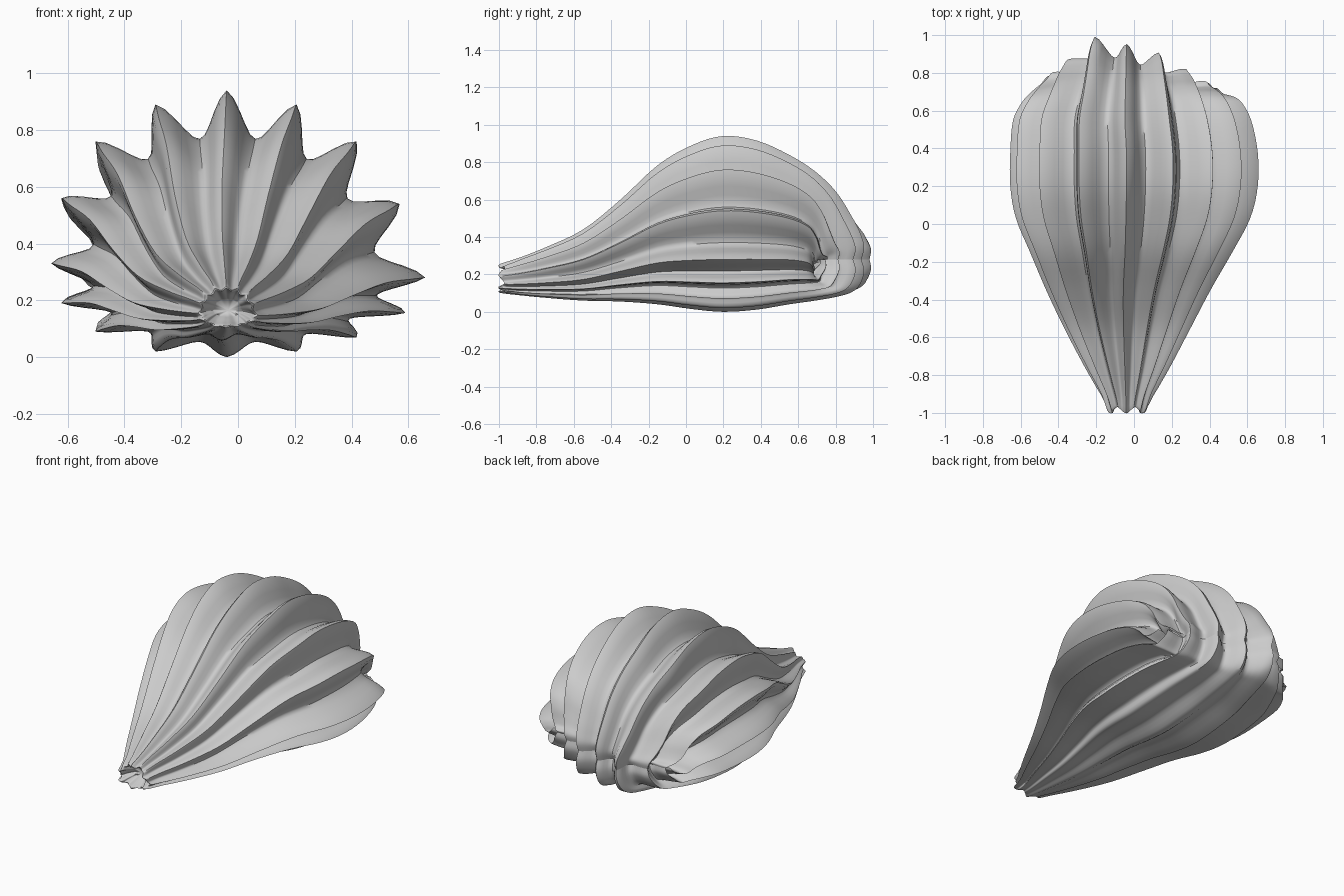
import bpy, bmesh, math
from mathutils import Vector

if "Cube" in bpy.data.objects:
    bpy.data.objects.remove(bpy.data.objects["Cube"])

# Rib tips of the widest section (x, z), clockwise from the top
TIPS = [(-.04, .94), (.205, .89), (.415, .76), (.565, .54), (.655, .28), (.585, .155),
        (.415, .07), (.205, .02), (-.04, 0), (-.29, .02), (-.50, .09), (-.62, .19),
        (-.655, .33), (-.62, .56), (-.50, .76), (-.29, .89)]
# Stations: y, bottom z, top z, half width, centre x, valley depth, rear bulge
ST = [(-.91, .145, .205, .05, -.035, .02, 0),
      (-.95, .125, .23, .078, -.035, .04, 0),
      (-.985, .105, .25, .105, -.035, .09, 0),
      (-.90, .09, .285, .145, -.035, .15, 0),
      (-.75, .075, .345, .23, -.035, .18, 0),
      (-.55, .06, .44, .335, -.035, .20, 0),
      (-.35, .055, .60, .435, -.03, .21, 0),
      (-.15, .04, .785, .535, -.015, .21, 0),
      (.03, .015, .89, .62, -.005, .21, 0),
      (.20, 0, .94, .655, 0, .21, 0),
      (.38, .012, .915, .655, 0, .21, 0),
      (.55, .04, .84, .63, -.01, .21, 0),
      (.69, .06, .75, .58, -.01, .22, .15),
      (.80, .08, .64, .54, -.01, .24, .45),
      (.88, .105, .51, .51, -.01, .24, .75),
      (.925, .15, .42, .48, -.01, .22, .95),
      (.945, .22, .345, .45, -.01, .20, 1),
      (.93, .28, .28, .43, -.01, .20, 1)]
RIB, SUB = 10, 4


def catmull(a, b, c, d, t):
    return [.5 * (2*q + (r-p)*t + (2*p-5*q+4*r-s)*t*t + (3*q-p-3*r+s)*t**3)
            for p, q, r, s in zip(a, b, c, d)]


def section(st):
    y, zb, zt, w, cx, depth, rear = st
    mouth = max(0, 1 - abs(y + .98) / .1)
    hub = Vector((-.02, .22))
    pts = []
    n = len(TIPS)
    for i in range(n):
        a, b = Vector(TIPS[i]), Vector(TIPS[(i+1) % n])
        for k in range(RIB):
            u = k / RIB
            s = math.sin(math.pi * u) ** 1.6
            p = hub + (a.lerp(b, u) - hub) * (1 - depth * s)
            x, z = p.x / .655 * w, zb + p.y / .94 * (zt - zb)
            # rear: skewed end falling away at the sides, valleys pressed in
            side = max(0, abs(x + .02) - .17) * (1.1 if x < 0 else .35)
            yy = y - rear * (.27 * x + side + .09 * s)
            # mouth: scalloped rim
            lobe = .5 - .5 * math.cos(12 * math.pi * (i + u) / n)
            yy += mouth * (.035 * lobe - .018)
            pts.append((x + cx, yy, z))
    return pts


# Ribbed shell, lofted from mouth to the folded slit at the rear
bm = bmesh.new()
rings = []
last = len(ST) - 1
for i in range(last):
    for k in range(SUB):
        st = catmull(ST[max(i-1, 0)], ST[i], ST[i+1], ST[min(i+2, last)], k / SUB)
        rings.append([bm.verts.new(p) for p in section(st)])
rings.append([bm.verts.new(p) for p in section(ST[last])])
m = len(rings[0])
for r0, r1 in zip(rings, rings[1:]):
    for j in range(m):
        bm.faces.new((r0[j], r0[(j+1) % m], r1[(j+1) % m], r1[j]))
# Mouth floor
c = bm.verts.new((-.035, -.895, .165))
for j in range(m):
    bm.faces.new((rings[0][j], rings[0][(j+1) % m], c))
bmesh.ops.recalc_face_normals(bm, faces=bm.faces)
me = bpy.data.meshes.new("ribbed_shell")
bm.to_mesh(me)
bm.free()
shell = bpy.data.objects.new("ribbed_shell", me)
bpy.context.collection.objects.link(shell)
bpy.context.view_layer.objects.active = shell
shell.select_set(True)
bpy.ops.object.shade_smooth_by_angle(angle=math.radians(50))
